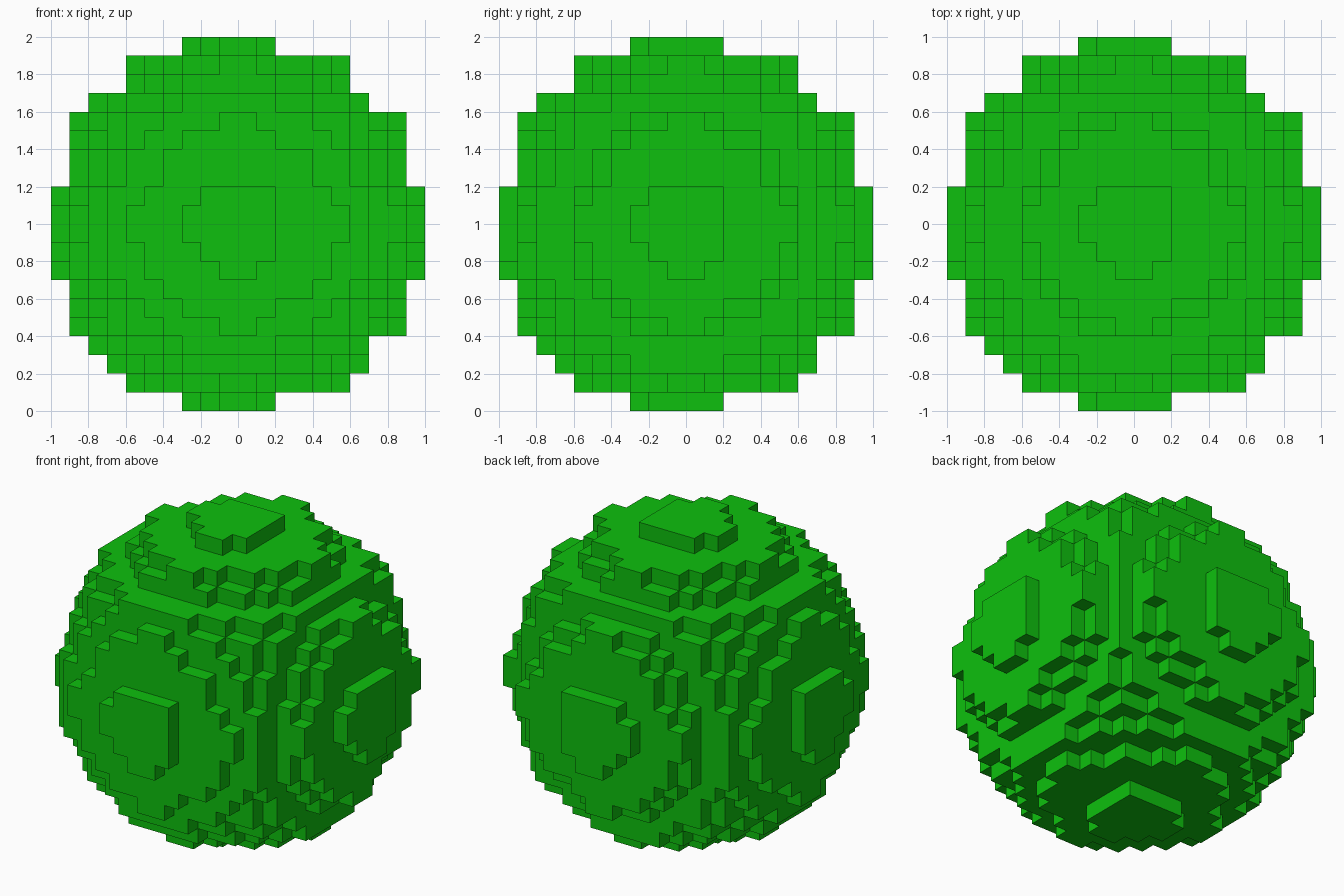
import bpy
import bmesh
from mathutils import Vector

default = bpy.data.objects.get("Cube")
if default:
    bpy.data.objects.remove(default, do_unlink=True)

CELL = 0.1          # block size
HALF = 10           # blocks from centre to each side
LIMIT = 103.9       # squared radius in blocks

# Block columns that sit slightly off their even spacing
NUDGED = {2: 3.4, -3: 2.3, 7: 8.0, 9: 9.9, -10: 9.9}


def reach(i):
    """Distance of a block from the centre along one axis."""
    return NUDGED.get(i, abs(i + 0.5))


def make_material(name, colour):
    mat = bpy.data.materials.new(name)
    mat.use_nodes = True
    mat.diffuse_color = colour
    mat.node_tree.nodes["Principled BSDF"].inputs["Base Color"].default_value = colour
    return mat


# Blocks filling the ball
span = range(-HALF, HALF)
blocks = {(x, y, z) for x in span for y in span for z in span
          if reach(x) ** 2 + reach(y) ** 2 + reach(z) ** 2 <= LIMIT}

# Outer skin: one square wherever a block meets empty space
bm = bmesh.new()
corners = {}


def corner(p):
    if p not in corners:
        corners[p] = bm.verts.new(Vector(p) * CELL + Vector((0, 0, 1)))
    return corners[p]


for block in sorted(blocks):
    for axis in range(3):
        u, v = (axis + 1) % 3, (axis + 2) % 3
        for side in (0, 1):
            neighbour = list(block)
            neighbour[axis] += 2 * side - 1
            if tuple(neighbour) in blocks:
                continue
            loop = []
            for du, dv in ((0, 0), (1, 0), (1, 1), (0, 1)):
                p = list(block)
                p[axis] += side
                p[u] += du
                p[v] += dv
                loop.append(corner(tuple(p)))
            bm.faces.new(loop if side else loop[::-1])

mesh = bpy.data.meshes.new("block_ball")
bm.to_mesh(mesh)
bm.free()
mesh.materials.append(make_material("bright green", (0.0044, 0.527, 0.0044, 1)))
ball = bpy.data.objects.new("block_ball", mesh)
bpy.context.collection.objects.link(ball)
